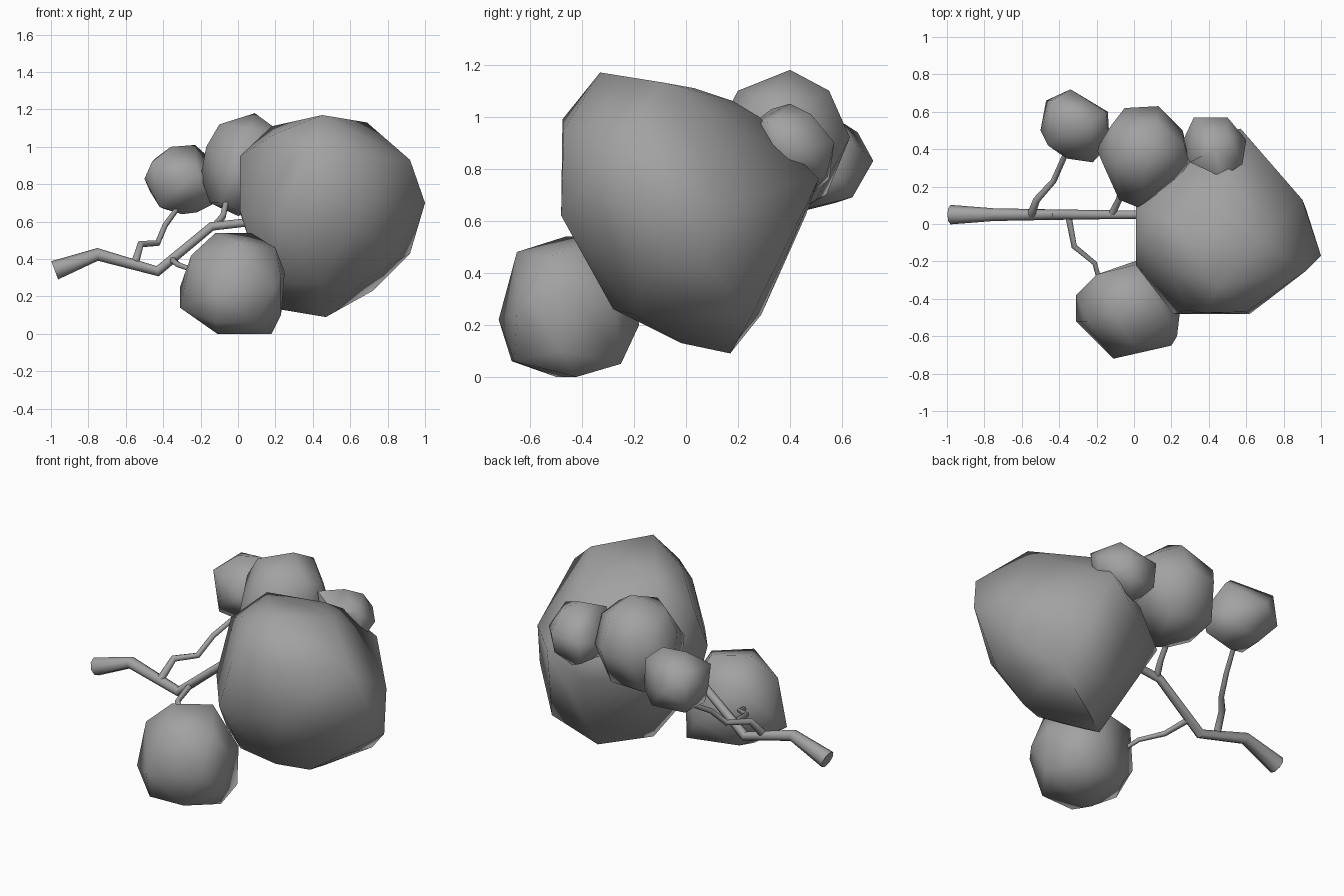
import bpy
import bmesh
import math

# Remove the default cube
default_cube = bpy.data.objects.get("Cube")
if default_cube:
    bpy.data.objects.remove(default_cube, do_unlink=True)


def make_material(name, value):
    material = bpy.data.materials.new(name)
    material.use_nodes = True
    colour = (value, value, value, 1)
    material.diffuse_color = colour
    material.node_tree.nodes["Principled BSDF"].inputs["Base Color"].default_value = colour
    return material


grey = make_material("plain grey", 0.36)


def finish(name, mesh, smooth_angle):
    """Link a mesh as a named object, colour it and smooth its soft edges."""
    part = bpy.data.objects.new(name, mesh)
    bpy.context.collection.objects.link(part)
    mesh.materials.clear()
    mesh.materials.append(grey)
    bpy.ops.object.select_all(action="DESELECT")
    part.select_set(True)
    bpy.context.view_layer.objects.active = part
    bpy.ops.object.shade_smooth_by_angle(angle=math.radians(smooth_angle))
    return part


def foliage_clump(name, corners):
    """A faceted lump of leaves: the convex hull around a few corner points."""
    bm = bmesh.new()
    for corner in corners:
        bm.verts.new(corner)
    hull = bmesh.ops.convex_hull(bm, input=bm.verts[:])
    inner = [v for v in hull["geom_interior"] if isinstance(v, bmesh.types.BMVert)]
    bmesh.ops.delete(bm, geom=inner, context="VERTS")
    bmesh.ops.recalc_face_normals(bm, faces=bm.faces[:])
    mesh = bpy.data.meshes.new(name)
    bm.to_mesh(mesh)
    bm.free()
    return finish(name, mesh, 60)


def wooden_limb(name, path):
    """A tapering limb along a path of (x, y, z, radius) points."""
    curve = bpy.data.curves.new(name + " path", "CURVE")
    curve.dimensions = "3D"
    curve.bevel_depth = 1
    curve.bevel_resolution = 2
    curve.use_fill_caps = True
    spline = curve.splines.new("POLY")
    spline.points.add(len(path) - 1)
    for point, (x, y, z, radius) in zip(spline.points, path):
        point.co = (x, y, z, 1)
        point.radius = radius
    helper = bpy.data.objects.new(name + " helper", curve)
    bpy.context.collection.objects.link(helper)
    bpy.context.view_layer.update()
    evaluated = helper.evaluated_get(bpy.context.evaluated_depsgraph_get())
    mesh = bpy.data.meshes.new_from_object(evaluated)
    bpy.data.objects.remove(helper, do_unlink=True)
    return finish(name, mesh, 50)


# Large main clump, tapering towards the bottom
foliage_clump("main_foliage", [
    (.45, -.33, 1.17), (.69, -.08, 1.13), (.18, .02, 1.11), (.2, -.25, 1.07),
    (.5, .03, 1.11), (.45, .18, 1.06), (.5, .28, 1), (.92, -.25, .93),
    (1, -.17, .7), (.9, .13, .68), (.92, .08, .43), (.83, -.18, .38),
    (.62, -.2, .24), (.72, .25, .23), (.47, .17, .09), (.23, -.02, .13),
    (.42, -.02, .13), (.45, .29, .24), (.28, -.46, .9), (.38, -.475, .99),
    (.6, -.47, .95), (.21, -.48, .62), (.62, -.48, .62),
    (.45, -.28, .26), (.2, -.26, .28), (.1, -.25, .38),
    (.01, -.08, .95), (.01, -.22, .66), (.01, .1, .85), (.02, .22, .62),
    (.57, .51, .76), (.38, .46, .62), (.25, .35, .75),
])

# Low clump at the front
foliage_clump("front_foliage", [
    (-.12, -.46, .54), (.07, -.34, .54), (.2, -.53, .46), (0, -.65, .48),
    (-.11, -.72, .22), (.2, -.65, .25), (.1, -.66, .06), (.23, -.48, .1),
    (.25, -.43, .33), (.23, -.6, .3), (.18, -.42, 0), (-.11, -.5, 0),
    (-.12, -.67, .06), (-.31, -.52, .14), (-.31, -.38, .25), (-.2, -.27, .42),
    (0, -.22, .42), (.06, -.18, .2), (.17, -.25, .05), (-.16, -.28, .08),
    (-.25, -.52, .42), (.2, -.28, .3),
])

# Small clump at the back, on the end of its own twig
foliage_clump("back_right_foliage", [
    (-.36, .51, 1), (-.23, .55, 1.01), (-.44, .66, .94), (-.15, .6, .94),
    (-.34, .72, .83), (-.14, .6, .76), (-.47, .66, .76), (-.5, .5, .83),
    (-.46, .42, .92), (-.42, .42, .68), (-.36, .35, .82), (-.22, .33, .86),
    (-.13, .43, .82), (-.22, .48, .65), (-.4, .58, .67), (-.22, .64, .69),
    (-.14, .45, .69), (-.3, .46, .64),
])

# Middle clump at the back
foliage_clump("back_middle_foliage", [
    (.09, .4, 1.18), (-.1, .33, 1.12), (-.12, .53, 1.04), (.12, .55, 1.1),
    (.05, .2, 1.1), (.24, .3, 1.07), (.27, .42, 1.03), (.13, .63, .92),
    (-.05, .62, .9), (.26, .5, .88), (.3, .33, .88), (.02, .09, .9),
    (-.08, .13, .88), (-.17, .33, 1), (-.2, .4, .84), (-.15, .3, .7),
    (-.1, .19, .7), (.02, .2, .65), (0, .42, .63), (.15, .5, .68),
    (.2, .2, .8), (-.1, .54, .7),
])

# Small clump tucked behind the main one
foliage_clump("back_left_foliage", [
    (.43, .4, 1.05), (.3, .33, 1.03), (.5, .48, 1.01), (.58, .32, .98),
    (.47, .25, .97), (.32, .57, .9), (.5, .57, .9), (.6, .45, .88),
    (.25, .42, .85), (.32, .55, .76), (.5, .54, .78), (.42, .48, .7),
    (.58, .35, .8), (.3, .35, .75),
])

# Main branch and its side twigs
wooden_limb("main_branch", [
    (-.98, .05, .34, .052), (-.75, .05, .425, .034), (-.43, .05, .335, .028),
    (-.14, .05, .575, .024), (.04, .05, .595, .022), (.3, .05, .62, .018),
])
wooden_limb("back_twig", [
    (-.55, .05, .38, .022), (-.52, .13, .48, .019), (-.43, .23, .485, .016),
    (-.39, .32, .58, .015), (-.31, .5, .69, .013),
])
wooden_limb("front_twig", [
    (-.35, .04, .395, .017), (-.32, -.12, .37, .015), (-.21, -.21, .33, .013),
    (-.18, -.32, .3, .012),
])
wooden_limb("middle_twig", [
    (-.12, .05, .58, .02), (-.08, .13, .63, .017), (-.06, .22, .72, .015),
    (0, .35, .8, .013),
])
